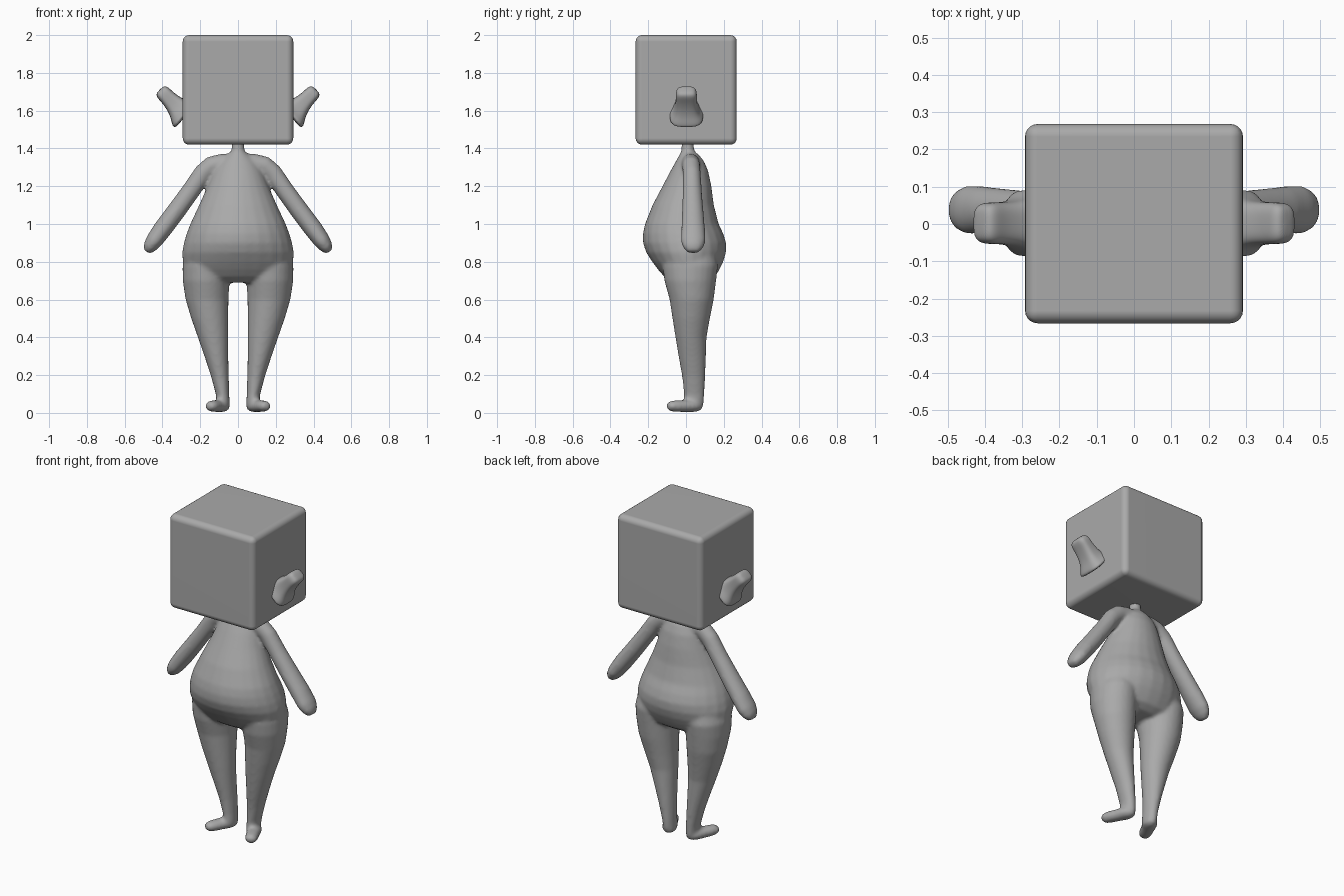
import bpy, bmesh, math
from mathutils import Vector

grey = bpy.data.materials.new("plain grey")
grey.diffuse_color = (0.4, 0.4, 0.4, 1)


def loft(bm, rows, ref=(0, 1, 0), axis=None, side=1, power=2.0, sides=24):
    """Skin rings given as (x, y, z, radius_across, radius_along_ref)."""
    pts = [Vector((r[0] * side, r[1], r[2])) for r in rows]
    rings = []
    for i, row in enumerate(rows):
        t = Vector(axis) if axis else pts[min(i + 1, len(pts) - 1)] - pts[max(i - 1, 0)]
        t.normalize()
        v = Vector(ref) - t * t.dot(Vector(ref))
        v.normalize()
        u = v.cross(t)
        ring = []
        for k in range(sides):
            a = 2 * math.pi * (k + 0.5) / sides
            c, s = math.cos(a), math.sin(a)
            c = math.copysign(abs(c) ** (2 / power), c)
            s = math.copysign(abs(s) ** (2 / power), s)
            ring.append(bm.verts.new(pts[i] + u * c * row[3] + v * s * row[4]))
        rings.append(ring)
    for a, b in zip(rings, rings[1:]):
        for k in range(sides):
            j = (k + 1) % sides
            bm.faces.new((a[k], a[j], b[j], b[k]))
    bm.faces.new(rings[0])
    bm.faces.new(rings[-1])


def finish(bm, name):
    bmesh.ops.recalc_face_normals(bm, faces=bm.faces)
    for f in bm.faces:
        f.smooth = True
    me = bpy.data.meshes.new(name)
    bm.to_mesh(me)
    bm.free()
    me.materials.append(grey)
    ob = bpy.data.objects.new(name, me)
    bpy.context.collection.objects.link(ob)
    return ob


def upright(rows):
    """(z, x_in, x_out, y_front, y_back) outlines to loft rows."""
    return [((a + b) / 2, (f + k) / 2, z, (b - a) / 2, (k - f) / 2)
            for z, a, b, f, k in rows]


# Torso and neck: z, half width, front y, back y
torso = [(0.69, .20, -.07, .11), (0.72, .26, -.115, .155), (0.76, .283, -.15, .178),
         (0.80, .294, -.18, .198), (0.85, .297, -.212, .213), (0.90, .288, -.229, .214),
         (0.95, .273, -.229, .198), (1.0, .254, -.218, .174), (1.1, .207, -.178, .148),
         (1.2, .162, -.125, .135), (1.28, .13, -.083, .118), (1.33, .10, -.055, .097),
         (1.365, .062, -.036, .07), (1.385, .036, -.026, .045), (1.41, .033, -.024, .042),
         (1.45, .034, -.024, .042)]
leg = [(0.86, .06, .27, -.10, .15), (0.78, .045, .294, -.125, .17), (0.7, .045, .293, -.115, .16),
       (0.6, .05, .278, -.087, .147), (0.5, .051, .248, -.072, .127), (0.4, .051, .213, -.056, .109),
       (0.3, .051, .178, -.04, .106), (0.2, .049, .145, -.022, .102), (0.1, .046, .118, -.011, .098),
       (0.05, .044, .112, -.012, .094), (0.015, .05, .105, -.005, .086)]
arm = [(0.0, .025, 1.325, .045, .045), (0.08, .025, 1.323, .05, .048), (0.14, .027, 1.308, .052, .048),
       (0.185, .03, 1.27, .05, .048), (0.25, .033, 1.175, .049, .051), (0.33, .036, 1.065, .05, .057),
       (0.40, .038, .972, .05, .063), (0.445, .038, .91, .045, .066), (0.468, .038, .877, .036, .054),
       (0.482, .038, .852, .02, .03)]
foot = [(0.07, .078, .035, .025, .022), (0.078, .055, .036, .039, .031), (0.09, .03, .037, .044, .033),
        (0.112, -.012, .036, .039, .032), (0.13, -.05, .036, .038, .031),
        (0.143, -.08, .036, .034, .028), (0.15, -.099, .035, .019, .016)]

bm = bmesh.new()
loft(bm, upright([(z, -w, w, f, b) for z, w, f, b in torso]), axis=(0, 0, 1))
for side in (-1, 1):
    loft(bm, upright(leg), axis=(0, 0, 1), side=side)
    loft(bm, arm, side=side)
    loft(bm, foot, ref=(0, 0, 1), side=side)
body = finish(bm, "body")

# Fuse the limbs into one soft skin
fuse = body.modifiers.new("fuse", "REMESH")
fuse.mode = "VOXEL"
fuse.voxel_size = 0.01
fuse.use_smooth_shade = True
soft = body.modifiers.new("soften", "SMOOTH")
soft.factor = 0.5
soft.iterations = 8

# Rounded box head
bm = bmesh.new()
bmesh.ops.create_cube(bm, size=1)
for v in bm.verts:
    v.co = Vector((v.co.x * 0.585, v.co.y * 0.535 + 0.001, v.co.z * 0.58 + 1.71))
head = finish(bm, "head")
bev = head.modifiers.new("round", "BEVEL")
bev.width = 0.034
bev.segments = 5
head.modifiers.new("normals", "WEIGHTED_NORMAL")

# Ears flaring out of the head sides and turning upwards
ear = [(0.275, .002, 1.575, .098, .098), (0.293, .002, 1.588, .085, .086), (0.307, .002, 1.603, .066, .069),
       (0.335, .002, 1.632, .05, .058), (0.37, .002, 1.667, .041, .056), (0.394, .002, 1.692, .041, .056),
       (0.408, .002, 1.706, .035, .048), (0.414, .002, 1.712, .02, .03)]
for side, label in ((-1, "left"), (1, "right")):
    bm = bmesh.new()
    loft(bm, ear, side=side, power=3.2)
    ob = finish(bm, label + "_ear")
    sub = ob.modifiers.new("smooth", "SUBSURF")
    sub.levels = sub.render_levels = 2
